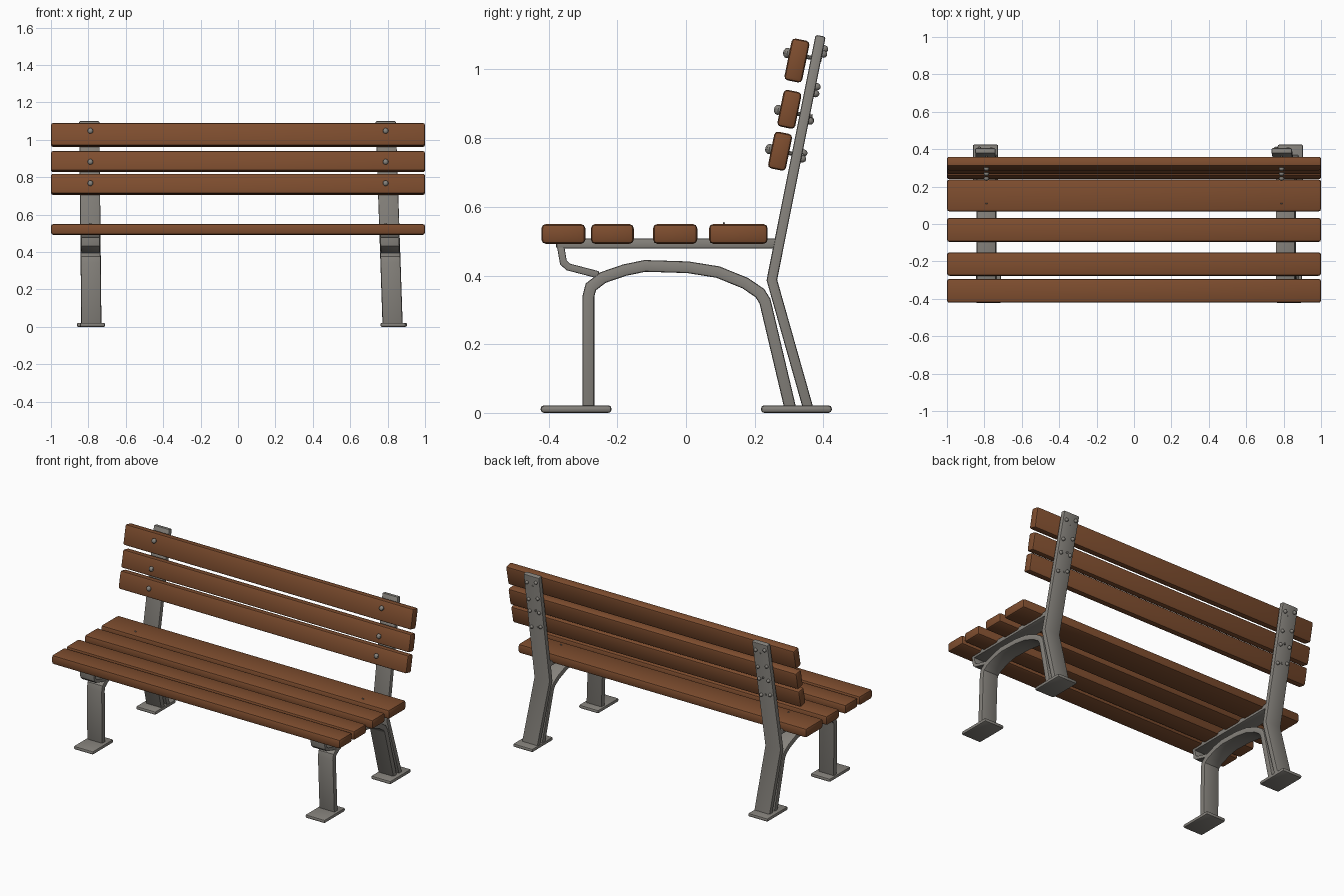
import bpy, bmesh, math
from mathutils import Vector, Matrix

if "Cube" in bpy.data.objects:
    bpy.data.objects.remove(bpy.data.objects["Cube"])


def material(name, rgb):
    m = bpy.data.materials.new(name)
    m.diffuse_color = (*rgb, 1)
    m.use_nodes = True
    m.node_tree.nodes["Principled BSDF"].inputs["Base Color"].default_value = m.diffuse_color
    return m


WOOD = material("brown wood", (0.21, 0.075, 0.028))
METAL = material("grey metal", (0.235, 0.222, 0.2))
TILT = math.radians(11.5)
BACK_ROT = Matrix.Rotation(-TILT, 4, 'X')


def finish(bm, name, mat, bevel=0.0, segs=2):
    """Bevel the sharp edges, shade by angle and add the object."""
    bmesh.ops.recalc_face_normals(bm, faces=bm.faces)
    if bevel:
        edges = [e for e in bm.edges if e.calc_face_angle(0) > math.radians(50)]
        bmesh.ops.bevel(bm, geom=edges, offset=bevel, segments=segs,
                        profile=0.5, affect='EDGES')
    me = bpy.data.meshes.new(name)
    bm.to_mesh(me)
    bm.free()
    me.materials.append(mat)
    me.shade_smooth()
    me.set_sharp_from_angle(angle=math.radians(28))
    ob = bpy.data.objects.new(name, me)
    bpy.context.collection.objects.link(ob)
    return ob


def box(name, mat, centre, size, bevel, rot=Matrix(), segs=2):
    bm = bmesh.new()
    m = Matrix.Translation(centre) @ rot @ Matrix.Diagonal((*size, 1))
    bmesh.ops.create_cube(bm, size=1, matrix=m)
    return finish(bm, name, mat, bevel, segs)


def flat_bar(name, path, thick, width, x_at, bevel=0.006):
    """Flat metal strip swept along a (y, z) path; x_at(z) is its centre line."""
    pts = [Vector(p) for p in path]
    bm = bmesh.new()
    rings = []
    for i, p in enumerate(pts):
        a = (p - pts[i - 1]).normalized() if i else None
        b = (pts[i + 1] - p).normalized() if i < len(pts) - 1 else None
        a, b = a or b, b or a
        t = (a + b).normalized()
        n = Vector((-t.y, t.x)) * (thick / 2 / max(t.dot(a), 0.5))
        ring = []
        for s, q in ((-1, p + n), (1, p + n), (1, p - n), (-1, p - n)):
            ring.append(bm.verts.new((x_at(q.y) + s * width / 2, q.x, q.y)))
        rings.append(ring)
    for r, s in zip(rings, rings[1:]):
        for k in range(4):
            bm.faces.new((r[k], r[(k + 1) % 4], s[(k + 1) % 4], s[k]))
    bm.faces.new(rings[0])
    bm.faces.new(rings[-1])
    return finish(bm, name, METAL, bevel)


def dome(bm, pos, radius, height, rot):
    m = Matrix.Translation(pos) @ rot @ Matrix.Diagonal((radius, height, radius, 1))
    bmesh.ops.create_uvsphere(bm, u_segments=12, v_segments=8, radius=1, matrix=m)


# Seat slats: (front y, rear y)
for i, (y0, y1) in enumerate([(-.421, -.293), (-.277, -.152), (-.096, .033), (.067, .238)]):
    box(f"seat_slat_{i + 1}", WOOD, (0, (y0 + y1) / 2, .521), (2, y1 - y0, .058), .013)

# Backrest slats: (centre y, centre z, height, bolt offset along slat)
back = [(.323, 1.026, .124, .016), (.301, .884, .109, -.008), (.274, .762, .109, 0)]
for i, (y, z, h, off) in enumerate(back):
    box(f"back_slat_{i + 1}", WOOD, (0, y, z), (2, .053, h), .011, BACK_ROT)

# Bolts through the back slats into the uprights, and small heads in the seat
bm = bmesh.new()
for x in (-.789, .789):
    for y, z, h, off in back:
        def at(depth):
            return Vector((x, y, z)) + BACK_ROT.to_3x3() @ Vector((0, depth, off))
        dome(bm, at(-.032), .015, .012, BACK_ROT)
        shaft = Matrix.Translation(at(.03)) @ BACK_ROT @ Matrix.Rotation(math.pi / 2, 4, 'X')
        bmesh.ops.create_cone(bm, cap_ends=True, segments=10, radius1=.006,
                              radius2=.006, depth=.08, matrix=shaft)
    dome(bm, (x, .11, .549), .007, .003, Matrix())
finish(bm, "slat_bolts", METAL)

# Side frames: the two differ slightly in lean
arch = [(-.284, .012), (-.284, .34), (-.277, .367), (-.242, .394), (-.178, .416),
        (-.119, .428), (.006, .424), (.093, .41), (.172, .378), (.215, .349),
        (.23, .325), (.304, .012)]
upright = [(.392, 1.098), (.25, .387), (.356, .012)]
hook = [(-.366, .49), (-.357, .438), (-.343, .425), (-.255, .402)]
seat_rail = [(-.378, .493), (.265, .493)]
frames = [("left", lambda z: -.784 - .01 * z, -.778, -.794),
          ("right", lambda z: .827 - .034 * z, .829, .836)]
for side, x_at, foot_f, foot_b in frames:
    flat_bar(f"{side}_leg_arch", arch, .034, .106, x_at)
    flat_bar(f"{side}_upright", upright, .03, .108, x_at)
    flat_bar(f"{side}_front_hook", hook, .021, .1, x_at, .004)
    flat_bar(f"{side}_seat_rail", seat_rail, .03, .102, x_at)
    # Foot plates
    for label, fx, fy in (("front", foot_f, -.32), ("back", foot_b, .3215)):
        box(f"{side}_{label}_foot", METAL, (fx, fy, .011), (.136, .206, .022), .009)
    # Bolt heads on the rear of the upright, in two columns
    bm = bmesh.new()
    for dx, z in ((-.032, 1.06), (.032, 1.045), (-.032, .95), (.032, .93),
                  (-.032, .853), (.032, .85), (-.032, .757), (.032, .74)):
        y = .392 + (z - 1.098) * .2 + .017
        dome(bm, (x_at(z) + dx, y, z), .011, .013, BACK_ROT)
    finish(bm, f"{side}_rear_bolts", METAL)
